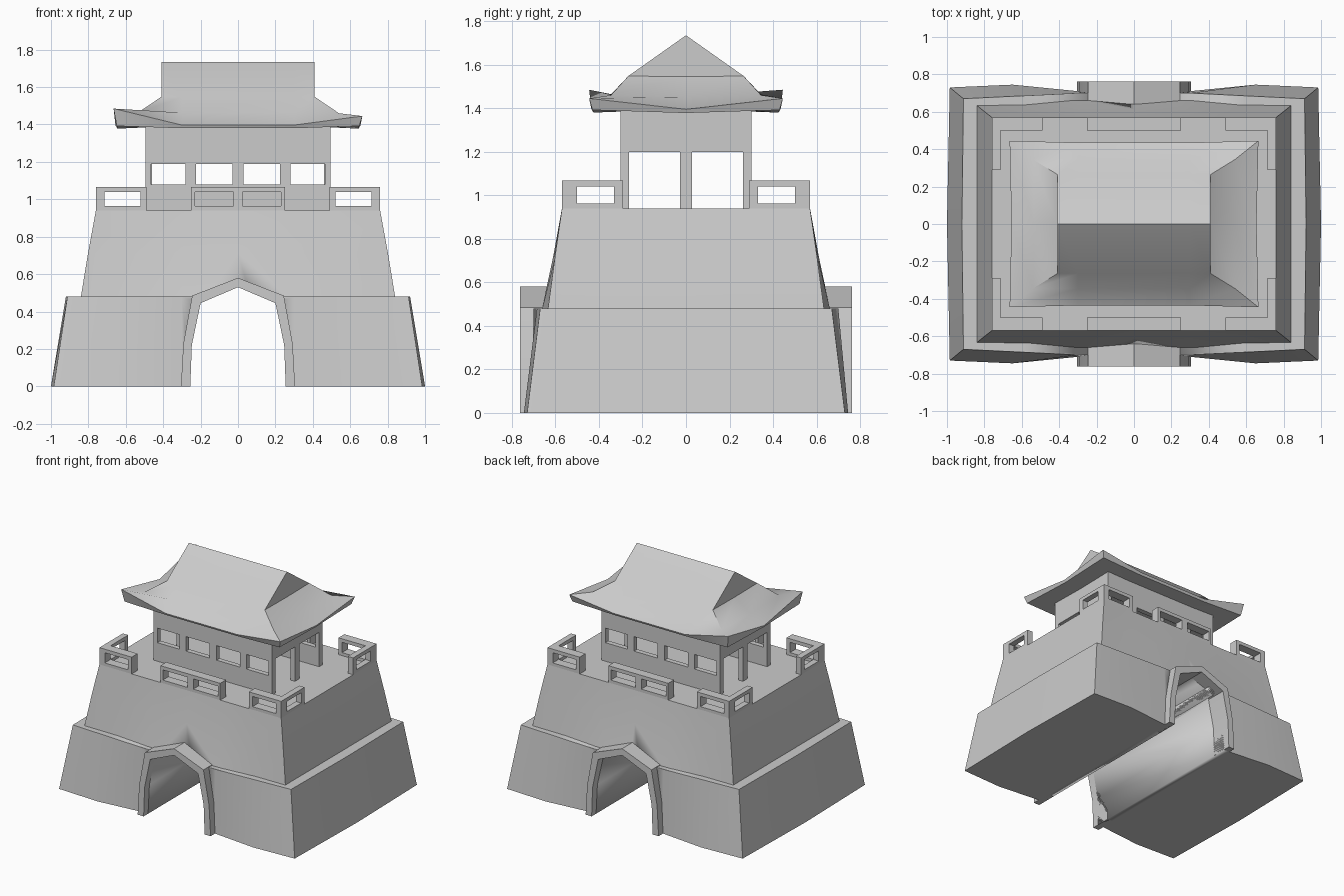
import bpy, bmesh, math

if "Cube" in bpy.data.objects:
    bpy.data.objects.remove(bpy.data.objects["Cube"])


def finish(name, bm, angle=30):
    bmesh.ops.remove_doubles(bm, verts=bm.verts, dist=1e-5)
    bmesh.ops.recalc_face_normals(bm, faces=bm.faces)
    me = bpy.data.meshes.new(name)
    bm.to_mesh(me)
    bm.free()
    ob = bpy.data.objects.new(name, me)
    bpy.context.collection.objects.link(ob)
    bpy.ops.object.select_all(action='DESELECT')
    ob.select_set(True)
    bpy.context.view_layer.objects.active = ob
    bpy.ops.object.shade_smooth_by_angle(angle=math.radians(angle))
    return ob


def ring(quarter):
    """Mirror a quarter outline (side middle -> front) into a full loop."""
    r = quarter[::-1]
    pts = (quarter + [(-x, y, z) for x, y, z in r]
           + [(-x, -y, z) for x, y, z in quarter] + [(x, -y, z) for x, y, z in r])
    out = []
    for p in pts:
        if not out or math.dist(p, out[-1]) > 1e-6:
            out.append(p)
    if math.dist(out[0], out[-1]) < 1e-6:
        out.pop()
    return out


def loft(bm, quarters, top=True):
    rows = [[bm.verts.new(p) for p in ring(q)] for q in quarters]
    n = len(rows[0])
    for a, b in zip(rows, rows[1:]):
        for i in range(n):
            j = (i + 1) % n
            bm.faces.new((a[i], a[j], b[j], b[i]))
    bm.faces.new(rows[0])
    if top:
        bm.faces.new(rows[-1])
    return rows


def prism(name, outline, y0, y1):
    bm = bmesh.new()
    a = [bm.verts.new((x, y0, z)) for x, z in outline]
    b = [bm.verts.new((x, y1, z)) for x, z in outline]
    n = len(a)
    for i in range(n):
        j = (i + 1) % n
        bm.faces.new((a[i], a[j], b[j], b[i]))
    bm.faces.new(a)
    bm.faces.new(b)
    return finish(name, bm)


def boxes(name, specs):
    bm = bmesh.new()
    for x0, x1, y0, y1, z0, z1 in specs:
        part = bmesh.ops.create_cube(bm, size=1)['verts']
        for v in part:
            v.co = (x1 if v.co.x > 0 else x0, y1 if v.co.y > 0 else y0,
                    z1 if v.co.z > 0 else z0)
    me = bpy.data.meshes.new(name)
    bm.to_mesh(me)
    bm.free()
    ob = bpy.data.objects.new(name, me)
    bpy.context.collection.objects.link(ob)


def flip(spec, sx, sy):
    x0, x1, y0, y1, z0, z1 = spec
    xs, ys = sorted((x0 * sx, x1 * sx)), sorted((y0 * sy, y1 * sy))
    return (*xs, *ys, z0, z1)


def cut(ob, cutter):
    m = ob.modifiers.new('arch', 'BOOLEAN')
    m.operation, m.solver, m.object = 'DIFFERENCE', 'EXACT', cutter
    bpy.context.view_layer.objects.active = ob
    bpy.ops.object.modifier_apply(modifier=m.name)


# Stone base: two tapered tiers
bm = bmesh.new()
loft(bm, [[(1, 0, 0), (.985, .73, 0), (.65, .745, 0), (.3, .71, 0), (0, .71, 0)],
          [(.92, 0, .48), (.912, .67, .48), (.6, .685, .48), (.3, .70, .48), (0, .70, .48)]])
lower = finish('lower_wall', bm)
bm = bmesh.new()
loft(bm, [[(.845, 0, .45), (.845, .638, .45), (.6, .64, .45), (.3, .668, .45), (0, .668, .45)],
          [(.802, 0, .71), (.802, .603, .71), (.55, .603, .71), (.3, .607, .71), (0, .612, .71)],
          [(.76, 0, .94), (.76, .57, .94), (.5, .57, .94), (.3, .57, .94), (0, .57, .94)]])
upper = finish('upper_wall', bm)

# Gate passage and its projecting surrounds
inner = [(.255, 0), (.247, .22), (.2, .445), (0, .53)]
outer = [(.305, 0), (.292, .23), (.245, .485), (0, .58)]


def mirrored(half):
    return half + [(-x, z) for x, z in half[-2::-1]]


tunnel = prism('tunnel_cutter', mirrored([(.256, -.2)] + inner), -1, 1)
cut(lower, tunnel)
cut(upper, tunnel)
bpy.data.objects.remove(tunnel)
for label, s in (('front', -1), ('back', 1)):
    prism(label + '_arch_surround', mirrored(outer) + mirrored(inner)[::-1], s * .60, s * .763)

# Railings: four L-shaped corners and two middle sections
corner = [(.49, .76, .5, .57, .935, .963), (.49, .76, .5, .57, 1.04, 1.067),
          (.49, .52, .5, .57, .963, 1.04), (.715, .76, .5, .57, .963, 1.04),
          (.715, .76, .29, .5, .935, .963), (.715, .76, .29, .5, 1.04, 1.067),
          (.715, .76, .29, .33, .963, 1.04)]
for sx in (1, -1):
    for sy in (1, -1):
        boxes('corner_railing', [flip(b, sx, sy) for b in corner])
middle = [(-.25, .25, .5, .57, .935, .963), (-.25, .25, .5, .57, 1.04, 1.067),
          (-.25, -.23, .5, .57, .963, 1.04), (-.025, .025, .5, .57, .963, 1.04),
          (.23, .25, .5, .57, .963, 1.04)]
for sy in (1, -1):
    boxes('middle_railing', [flip(b, 1, sy) for b in middle])

# Pavilion: windowed long walls, open ends with posts
wall = [(-.495, .495, .262, .3, .935, 1.08), (-.495, .495, .262, .3, 1.19, 1.41),
        (-.03, .03, .262, .3, 1.08, 1.19)]
for s in (1, -1):
    wall += [flip((.225, .28, .262, .3, 1.08, 1.19), s, 1),
             flip((.465, .495, .262, .3, 1.08, 1.19), s, 1)]
for label, s in (('front', -1), ('back', 1)):
    boxes(label + '_pavilion_wall', [flip(b, 1, s) for b in wall])
for label, s in (('left', -1), ('right', 1)):
    end = [(.46, .495, -.262, .262, 1.2, 1.41), (.46, .495, -.027, .027, .935, 1.2)]
    boxes(label + '_pavilion_end', [flip(b, s, 1) for b in end])

# Hip-and-gable roof with upturned corners
bm = bmesh.new()
rows = loft(bm, [
    [(.48, 0, 1.385), (.48, .29, 1.39), (.3, .29, 1.385)],
    [(.645, 0, 1.378), (.648, .43, 1.392), (.3, .425, 1.38)],
    [(.655, 0, 1.395), (.665, .445, 1.445), (.3, .435, 1.397)],
    [(.535, 0, 1.452), (.54, .345, 1.46), (.3, .345, 1.463)],
    [(.41, 0, 1.545), (.41, .265, 1.548), (.3, .265, 1.548)]], top=False)
for v in rows[2]:
    if v.co.x < -.66:
        v.co.z += .04
base = rows[-1]
ridge = [bm.verts.new((x, 0, 1.735)) for x in (.41, .3, -.3, -.41)]
n = len(base)
for i in range(3):
    bm.faces.new((base[1 + i], base[2 + i], ridge[i + 1], ridge[i]))
    bm.faces.new((base[n - 1 - i], base[n - 2 - i], ridge[i + 1], ridge[i]))
bm.faces.new((base[n - 1], base[0], base[1], ridge[0]))
bm.faces.new((base[4], base[5], base[6], ridge[3]))
finish('roof', bm, 35)
